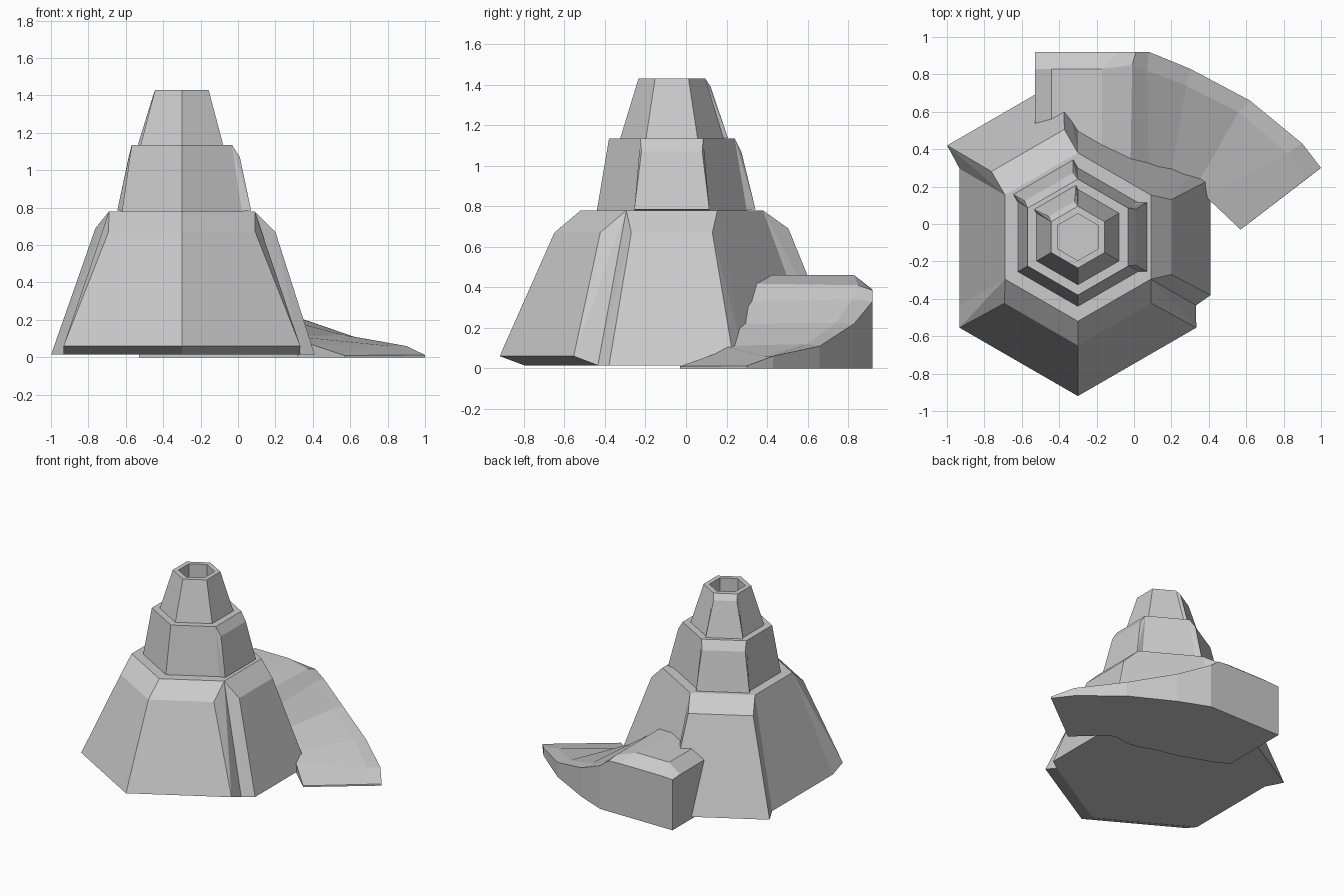
import bpy, bmesh
from math import sin, cos, radians

if "Cube" in bpy.data.objects:
    bpy.data.objects.remove(bpy.data.objects["Cube"], do_unlink=True)

CX, CY = -0.3, -0.07   # tower axis

stone = bpy.data.materials.new("stone_grey")
stone.use_nodes = True
colour = (0.6, 0.6, 0.6, 1)
stone.diffuse_color = colour
stone.node_tree.nodes["Principled BSDF"].inputs["Base Color"].default_value = colour


def finish(name, bm):
    bmesh.ops.recalc_face_normals(bm, faces=bm.faces)
    mesh = bpy.data.meshes.new(name)
    bm.to_mesh(mesh)
    bm.free()
    mesh.materials.append(stone)
    obj = bpy.data.objects.new(name, mesh)
    bpy.context.collection.objects.link(obj)
    return obj


def loft(name, rings):
    """Skin closed rings of equal length and cap both ends."""
    bm = bmesh.new()
    loops = [[bm.verts.new(p) for p in ring] for ring in rings]
    n = len(loops[0])
    for a, b in zip(loops, loops[1:]):
        for i in range(n):
            j = (i + 1) % n
            bm.faces.new((a[i], a[j], b[j], b[i]))
    bm.faces.new(loops[0])
    bm.faces.new(loops[-1])
    return finish(name, bm)


def hexagon(r, z):
    angles = [radians(30 + 60 * k) for k in range(6)]
    return [(CX + r * cos(a), CY + r * sin(a), z) for a in angles]


def wall_point(angle, out, along, z):
    a = radians(angle)
    return (CX + out * cos(a) - along * sin(a), CY + out * sin(a) + along * cos(a), z)


def panel(name, angle, core, mid, low):
    """Raised slab on one side of a hexagonal tier.
    core: (top radius, top z, low radius, low z); mid, low: (out, along min, along max, z)."""
    pts = []
    for r, z in (core[:2], core[2:]):
        pts += [wall_point(angle, r * cos(radians(30)), s * r / 2, z) for s in (-1, 1)]
    for out, t0, t1, z in (mid, low):
        pts += [wall_point(angle, out, t, z) for t in (t0, t1)]
    bm = bmesh.new()
    for p in pts:
        bm.verts.new(p)
    res = bmesh.ops.convex_hull(bm, input=bm.verts)
    loose = [v for v in bm.verts if not v.link_faces]
    bmesh.ops.delete(bm, geom=loose, context='VERTS')
    bmesh.ops.dissolve_limit(bm, angle_limit=radians(2), verts=bm.verts, edges=bm.edges)
    finish(name, bm)


# Tier cores: stacked hexagonal frustums, the upper one hollow at the top
lower = (0.45, 0.78, 0.73, 0.015)
middle = (0.31, 1.135, 0.37, 0.78)
upper = (0.165, 1.43, 0.255, 1.135)
for name, (rt, zt, rb, zb) in (("lower_tier", lower), ("middle_tier", middle)):
    loft(name, [hexagon(rb, zb), hexagon(rt, zt)])
loft("upper_tier", [hexagon(0.255, 1.135), hexagon(0.165, 1.43),
                    hexagon(0.125, 1.43), hexagon(0.125, 1.2)])

# Raised wall panels: the two front ones meet at a shared mitre
panel("lower_front_left_panel", 300, lower, (0.502, -0.29, 0.163, 0.67), (0.736, -0.425, 0.306, 0.06))
panel("lower_front_right_panel", 240, lower, (0.502, -0.163, 0.29, 0.67), (0.736, -0.306, 0.425, 0.06))
panel("lower_left_panel", 0, lower, (0.5, -0.2, 0.2, 0.67), (0.71, -0.31, 0.31, 0.015))
panel("lower_back_right_panel", 120, lower, (0.535, -0.225, 0.225, 0.69), (0.774, -0.36, 0.36, 0.015))
for side, angle in (("left", 0), ("back_right", 120)):
    panel("middle_" + side + "_panel", angle, middle,
          (0.31, -0.15, 0.15, 1.07), (0.37, -0.185, 0.185, 0.785))
panel("upper_back_right_panel", 120, upper, (0.175, -0.08, 0.08, 1.39), (0.245, -0.13, 0.13, 1.137))

# Curved ramp: each section is inner xyz, shoulder xyz, outer xyz
sections = [
    ((-0.53, 0.40, 0.39), (-0.53, 0.83, 0.39), (-0.53, 0.92, 0.385)),
    ((-0.44, 0.35, 0.46), (-0.44, 0.83, 0.46), (-0.44, 0.92, 0.39)),
    ((-0.17, 0.25, 0.46), (-0.17, 0.83, 0.46), (-0.08, 0.92, 0.39)),
    ((-0.02, 0.22, 0.42), (-0.01, 0.85, 0.41), (0.01, 0.92, 0.385)),
    ((0.08, 0.18, 0.33), (0.07, 0.82, 0.34), (0.08, 0.92, 0.33)),
    ((0.18, 0.16, 0.22), (0.28, 0.74, 0.225), (0.30, 0.83, 0.22)),
    ((0.32, 0.18, 0.11), (0.56, 0.60, 0.12), (0.62, 0.66, 0.11)),
    ((0.39, 0.14, 0.07), (0.82, 0.38, 0.06), (0.90, 0.43, 0.06)),
    ((0.57, -0.03, 0.01), (0.92, 0.24, 0.012), (1.00, 0.30, 0.012)),
]
loft("ramp", [[a, b, c, (c[0], c[1], 0), (a[0], a[1], 0)] for a, b, c in sections])
